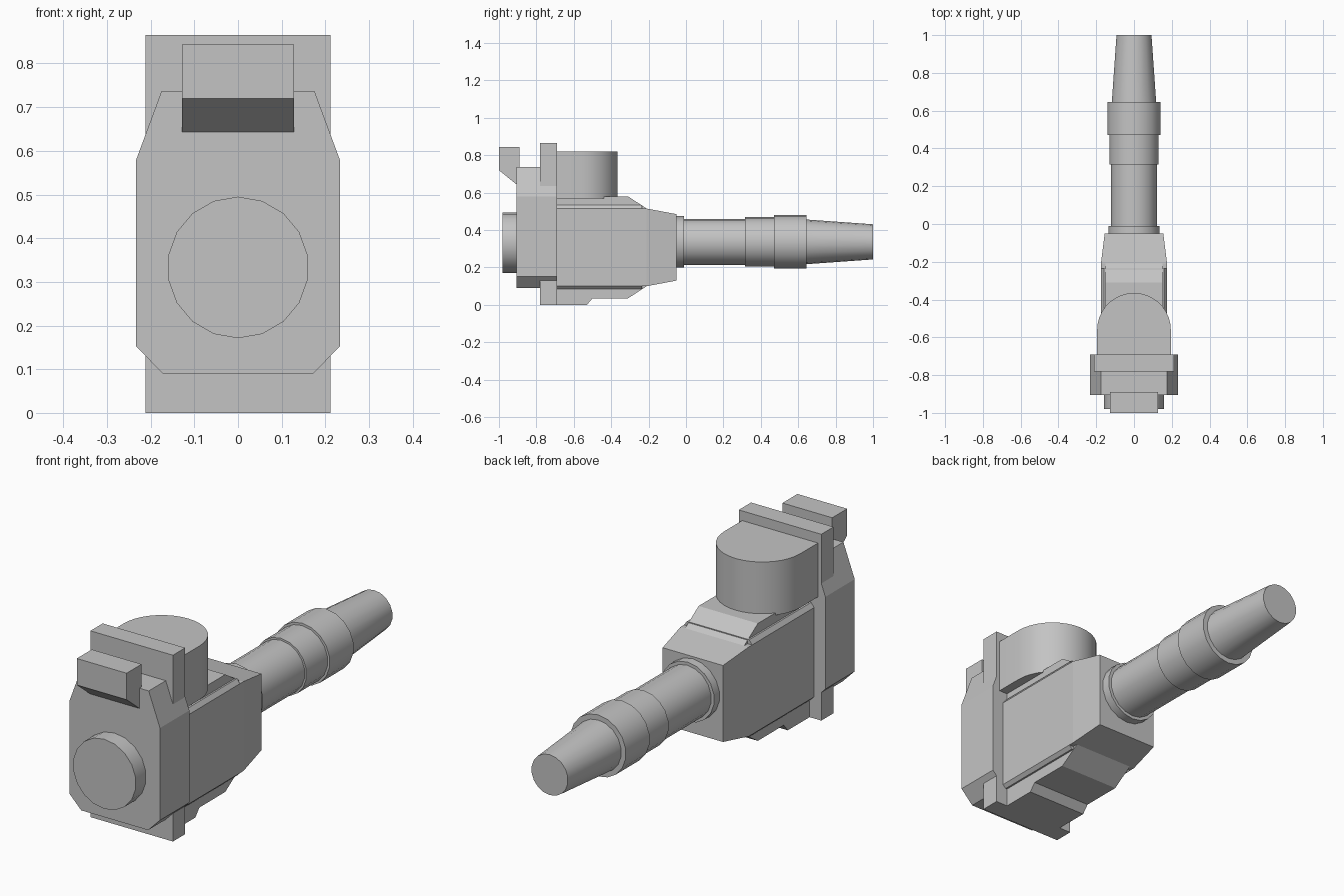
import bpy, bmesh
from math import sin, cos, pi, radians

cube = bpy.data.objects.get("Cube")
if cube:
    bpy.data.objects.remove(cube, do_unlink=True)

grey = bpy.data.materials.new("plain grey")
grey.use_nodes = True
colour = (0.55, 0.55, 0.55, 1)
grey.diffuse_color = colour
grey.node_tree.nodes["Principled BSDF"].inputs["Base Color"].default_value = colour


def loft(name, rings, smooth=False):
    """Skin a list of equal-length point rings and cap both ends."""
    bm = bmesh.new()
    loops = [[bm.verts.new(p) for p in ring] for ring in rings]
    n = len(loops[0])
    for a, b in zip(loops, loops[1:]):
        for i in range(n):
            j = (i + 1) % n
            bm.faces.new((a[i], a[j], b[j], b[i]))
    bm.faces.new(loops[0])
    bm.faces.new(loops[-1])
    bmesh.ops.recalc_face_normals(bm, faces=bm.faces)
    mesh = bpy.data.meshes.new(name)
    bm.to_mesh(mesh)
    bm.free()
    mesh.materials.append(grey)
    obj = bpy.data.objects.new(name, mesh)
    bpy.context.collection.objects.link(obj)
    if smooth:
        bpy.ops.object.select_all(action='DESELECT')
        obj.select_set(True)
        bpy.context.view_layer.objects.active = obj
        bpy.ops.object.shade_smooth_by_angle(angle=radians(30))
    return obj


def side_profile(name, pts, half):
    """Extrude a (y, z) outline across x."""
    return loft(name, [[(x, y, z) for y, z in pts] for x in (-half, half)])


def front_profile(name, half_pts, y0, y1):
    """Extrude a mirrored (x, z) outline along y."""
    pts = half_pts + [(-x, z) for x, z in reversed(half_pts)]
    return loft(name, [[(x, y, z) for x, z in pts] for y in (y0, y1)])


def rod(name, y0, y1, r0, r1=None, z=0.337, sides=18):
    def ring(y, r):
        return [(r * sin(2 * pi * i / sides), y, z + r * cos(2 * pi * i / sides))
                for i in range(sides)]
    return loft(name, [ring(y0, r0), ring(y1, r0 if r1 is None else r1)], True)


# Front plate, flange, button and catch
front_profile("front_plate", [(0.175, 0.737), (0.233, 0.58), (0.233, 0.152), (0.172, 0.09)],
              -0.905, -0.69)
front_profile("flange", [(0.212, 0.865), (0.212, 0.0)], -0.78, -0.69)
rod("front_button", -0.98, -0.9, 0.162, z=0.333)
side_profile("top_catch", [(-1, 0.843), (-0.89, 0.843), (-0.89, 0.643),
                           (-0.905, 0.643), (-1, 0.72)], 0.128)

# Main body, tapering towards the barrel
stations = [(-0.69, 0.175, 0.1, 0.515), (-0.21, 0.175, 0.1, 0.515), (-0.05, 0.155, 0.13, 0.485)]
loft("body", [[(w, y, lo), (w, y, hi), (-w, y, hi), (-w, y, lo)] for y, w, lo, hi in stations])
front_profile("body_chamfer", [(0.16, 0.535), (0.175, 0.515), (0.175, 0.1), (0.16, 0.085)],
              -0.69, -0.235)
side_profile("body_ridge", [(-0.69, 0.58), (-0.31, 0.58), (-0.21, 0.515), (-0.21, 0.1),
                            (-0.31, 0.035), (-0.5, 0.035), (-0.53, 0), (-0.69, 0)], 0.152)

# Rounded housing on top
r, yc = 0.195, -0.56
outline = [(r, -0.69)] + [(r * cos(pi * i / 18), yc + r * sin(pi * i / 18))
                          for i in range(19)] + [(-r, -0.69)]
loft("top_housing", [[(x, y, z) for x, y in outline] for z in (0.57, 0.82)], True)

# Barrel with stepped sleeves and tapered tip
rod("barrel_collar", -0.06, -0.01, 0.138)
rod("barrel", -0.02, 0.33, 0.123)
rod("inner_sleeve", 0.315, 0.48, 0.132)
rod("outer_sleeve", 0.47, 0.645, 0.143)
rod("tapered_tip", 0.635, 1.0, 0.12, 0.094)
